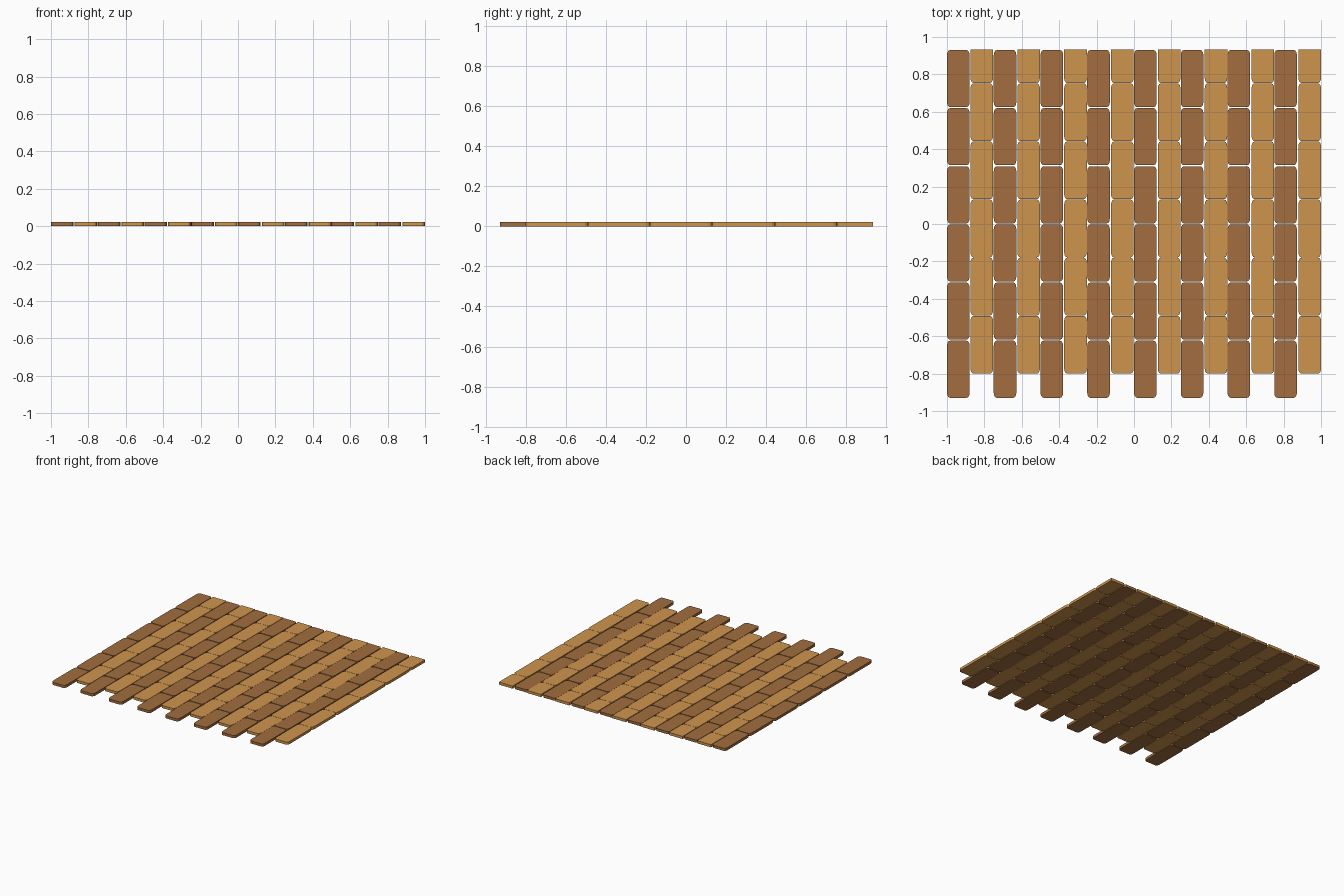
import bpy, bmesh, math

if "Cube" in bpy.data.objects:
    bpy.data.objects.remove(bpy.data.objects["Cube"])

T = 0.021          # plank thickness
W = 0.121          # plank width
PITCH = 0.3108     # plank spacing along y


def material(name, rgb):
    m = bpy.data.materials.new(name)
    m.diffuse_color = (*rgb, 1)
    m.use_nodes = True
    m.node_tree.nodes["Principled BSDF"].inputs["Base Color"].default_value = m.diffuse_color
    return m


def corner(cx, cy, rx, ry, start, n=3):
    return [(cx + rx * math.cos(start + i * math.pi / 2 / n),
             cy + ry * math.sin(start + i * math.pi / 2 / n)) for i in range(n + 1)]


def add_plank(bm, x, y0, y1, cut=False):
    # rounded outline, optionally sawn square at the back end
    rx, ry = 0.016, 0.026
    x0, x1 = x - W / 2, x + W / 2
    pts = corner(x0 + rx, y0 + ry, rx, ry, math.pi)
    pts += corner(x1 - rx, y0 + ry, rx, ry, 1.5 * math.pi)
    if cut:
        pts += [(x1, y1), (x0, y1)]
    else:
        pts += corner(x1 - rx, y1 - ry, rx, ry, 0)
        pts += corner(x0 + rx, y1 - ry, rx, ry, math.pi / 2)
    low = [bm.verts.new((px, py, 0)) for px, py in pts]
    top = [bm.verts.new((px, py, T)) for px, py in pts]
    bm.faces.new(low[::-1])
    bm.faces.new(top)
    for i in range(len(pts)):
        j = (i + 1) % len(pts)
        bm.faces.new((low[i], low[j], top[j], top[i]))


def finish(bm, name, mat):
    me = bpy.data.meshes.new(name)
    bm.to_mesh(me)
    bm.free()
    me.materials.append(mat)
    bpy.context.collection.objects.link(bpy.data.objects.new(name, me))


dark = material("dark_wood", (0.36, 0.155, 0.05))
light = material("light_wood", (0.62, 0.30, 0.075))

# alternating columns, light ones staggered and trimmed at the back
for c in range(8):
    bm = bmesh.new()
    x = -1 + W / 2 + c * 0.25
    for r in range(6):
        y = -0.929 + r * PITCH
        add_plank(bm, x, y, y + 0.305)
    finish(bm, f"dark_plank_column_{c + 1}", dark)

    bm = bmesh.new()
    x = 1 - W / 2 - c * 0.2505
    for r in range(6):
        y = -0.80 + r * PITCH
        add_plank(bm, x, y, min(y + 0.309, 0.934), cut=(r == 5))
    finish(bm, f"light_plank_column_{8 - c}", light)
